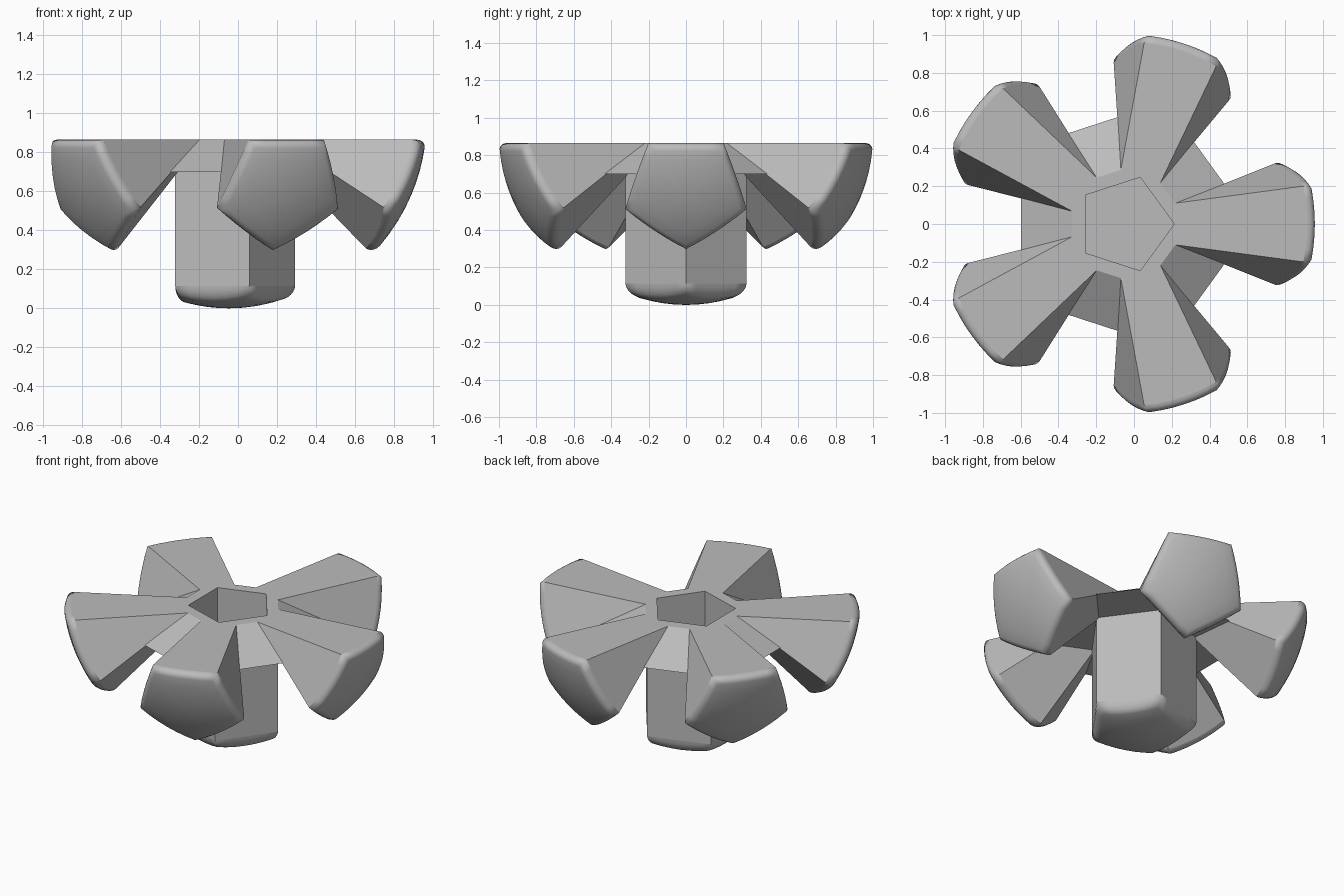
import bpy, bmesh, math
from mathutils import Vector, Matrix

cube = bpy.data.objects.get("Cube")
if cube:
    bpy.data.objects.remove(cube)

TOP, CX = 0.865, -0.047
HUB = Vector((0, 0, TOP))

grey = bpy.data.materials.new("plain_grey")
grey.use_nodes = True
grey.diffuse_color = (0.5, 0.5, 0.5, 1)
grey.node_tree.nodes["Principled BSDF"].inputs["Base Color"].default_value = grey.diffuse_color


def finish(bm, name, turn=0.0):
    bmesh.ops.recalc_face_normals(bm, faces=bm.faces)
    mesh = bpy.data.meshes.new(name)
    bm.to_mesh(mesh)
    mesh.materials.append(grey)
    obj = bpy.data.objects.new(name, mesh)
    obj.matrix_world = Matrix.Translation((CX, 0, 0)) @ Matrix.Rotation(turn, 4, "Z")
    bpy.context.scene.collection.objects.link(obj)
    return obj


def bridge(bm, a, b, smooth=False):
    for i in range(len(a)):
        j = (i + 1) % len(a)
        bm.faces.new((a[i], a[j], b[j], b[i])).smooth = smooth


def subdivide(corners, n):
    return [a.lerp(b, k / n) for a, b in zip(corners, corners[1:] + corners[:1]) for k in range(n)]


def domed_cap(bm, rim, surface, inset):
    """Rounded rim running into a shallow dome."""
    pts = [v.co.copy() for v in rim]
    mid = sum(pts, Vector()) / len(pts)
    steps = [math.radians(a) for a in (18, 36, 54, 72, 90)]
    rings = [(1 - inset * (1 - math.cos(a)), 1 - math.sin(a)) for a in steps]
    rings += [((1 - inset) * f, 0) for f in (0.75, 0.5, 0.25)]
    last = rim
    for s, k in rings:
        ring = [bm.verts.new(surface(mid.lerp(p, s)) + (p - surface(p)) * k) for p in pts]
        bridge(bm, last, ring, True)
        last = ring
    tip = bm.verts.new(surface(mid))
    for i, v in enumerate(last):
        bm.faces.new((v, last[(i + 1) % len(last)], tip)).smooth = True


def arm_surface(p):
    d = (p - HUB).normalized()
    return HUB + d * (1.01 + 0.11 * d.z)


def shaft_surface(p):
    return Vector((p.x, p.y, 0.6 * (p.x ** 2 + p.y ** 2)))


# Five radiating arms: flat top, two panels each side, domed outer end
SPLIT = 6
SETBACK = 0.045
for k in range(5):
    bm = bmesh.new()
    corners = [Vector(c) for c in ((0.965, -0.205, TOP), (0.965, 0.205, TOP), (0.79, 0.32, 0.52),
                                   (0.7, 0, 0.31), (0.79, -0.32, 0.52))]
    rim = []
    for p in subdivide(corners, SPLIT):
        s = arm_surface(p)
        rim.append(bm.verts.new(s - (s - HUB).normalized() * SETBACK))
    near_r, near_l, keel = [bm.verts.new(c) for c in ((0.265, -0.11, TOP), (0.265, 0.11, TOP), (0.265, 0, 0.76))]
    roots = [(near_r, near_l), (near_l,), (near_l, keel), (keel, near_r), (near_r,)]
    for e, root in enumerate(roots):
        edge = [rim[(e * SPLIT + i) % len(rim)] for i in range(SPLIT + 1)]
        bm.faces.new(list(root) + edge[::-1])
    bm.faces.new((near_r, near_l, keel))
    domed_cap(bm, rim, arm_surface, 0.16)
    finish(bm, f"arm_{k + 1}", math.tau * k / 5)

# Hollow hub with a sloping collar, and the five-sided shaft below it
bm = bmesh.new()


def pentagon(r, z):
    return [Vector((r * math.cos(math.tau * i / 5), r * math.sin(math.tau * i / 5), z)) for i in range(5)]


profile = [(0.26, 0.12), (0.26, TOP), (0.346, TOP), (0.68, 0.70), (0.34, 0.70), (0.34, 0.115)]
loops = [[bm.verts.new(p) for p in subdivide(pentagon(r, z), SPLIT)] for r, z in profile]
bm.faces.new(loops[0])
for a, b in zip(loops, loops[1:]):
    bridge(bm, a, b)
domed_cap(bm, loops[-1], shaft_surface, 0.16)
finish(bm, "hub_and_shaft")
